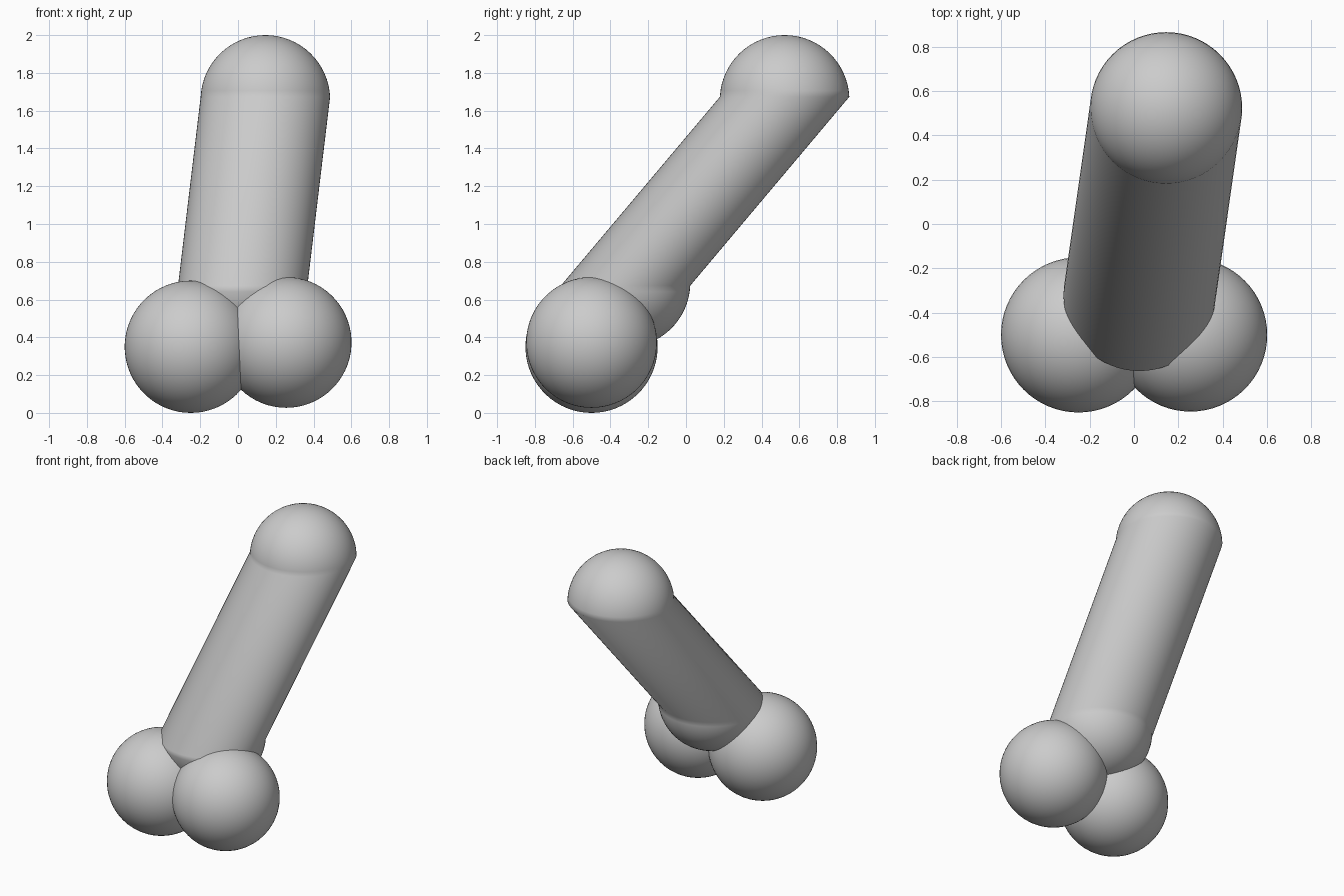
import bpy, bmesh
from mathutils import Vector

if "Cube" in bpy.data.objects:
    bpy.data.objects.remove(bpy.data.objects["Cube"])


def smooth_sphere(name, center, radius, segments=64, rings=33, lift=None):
    """Sphere object; with lift, its upper half is slid along to stretch the middle band."""
    bm = bmesh.new()
    bmesh.ops.create_uvsphere(bm, u_segments=segments, v_segments=rings, radius=radius)
    if lift:
        upper = [v for v in bm.verts if v.co.z > 0]
        bmesh.ops.translate(bm, verts=upper, vec=Vector(lift))
    for f in bm.faces:
        f.smooth = True
    mesh = bpy.data.meshes.new(name)
    bm.to_mesh(mesh)
    bm.free()
    obj = bpy.data.objects.new(name, mesh)
    obj.location = center
    bpy.context.collection.objects.link(obj)
    return obj


# Two round base balls, the right one slightly higher
smooth_sphere("base_ball_left", (-0.25, -0.50, 0.35), 0.35)
smooth_sphere("base_ball_right", (0.255, -0.50, 0.373), 0.346)

# Leaning shaft: a ball whose upper half is pulled up and back
low, high = Vector((0.025, -0.32, 0.69)), Vector((0.145, 0.522, 1.657))
smooth_sphere("leaning_shaft", low, 0.343, lift=high - low)
